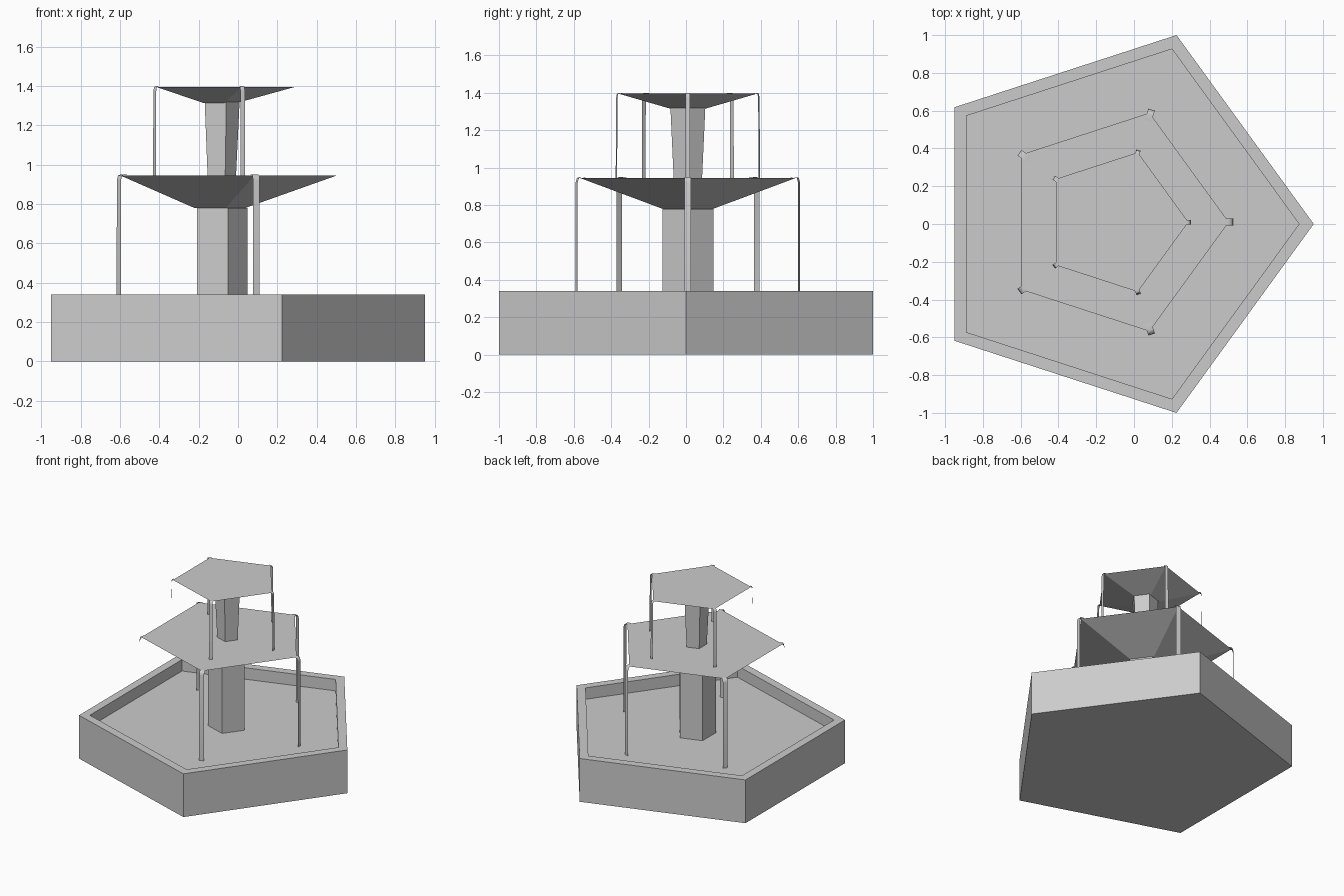
import bpy, bmesh
from math import cos, sin, pi

if "Cube" in bpy.data.objects:
    bpy.data.objects.remove(bpy.data.objects["Cube"])

SIDES = 5

# Single stone grey used on every part
grey = bpy.data.materials.new("stone_grey")
grey.use_nodes = True
colour = (0.6, 0.6, 0.6, 1)
grey.diffuse_color = colour
grey.node_tree.nodes["Principled BSDF"].inputs["Base Color"].default_value = colour


def finish(bm, name, centre):
    mesh = bpy.data.meshes.new(name)
    bm.to_mesh(mesh)
    bm.free()
    mesh.materials.append(grey)
    obj = bpy.data.objects.new(name, mesh)
    obj.location = (centre[0], centre[1], 0)
    bpy.context.collection.objects.link(obj)
    return obj


def pentagon_solid(name, centre, profile):
    """Stack pentagon rings of (radius, height), closed at both ends."""
    bm = bmesh.new()
    rings = []
    for r, z in profile:
        rings.append([bm.verts.new((r * cos(2 * pi * i / SIDES), r * sin(2 * pi * i / SIDES), z))
                      for i in range(SIDES)])
    for low, high in zip(rings, rings[1:]):
        for i in range(SIDES):
            j = (i + 1) % SIDES
            bm.faces.new((low[i], low[j], high[j], high[i]))
    bm.faces.new(rings[0][::-1])
    bm.faces.new(rings[-1])
    bmesh.ops.recalc_face_normals(bm, faces=bm.faces)
    return finish(bm, name, centre)


def water_streams(name, centre, width, path):
    """Thin sheets that spill over each corner, following (radius, height)."""
    for k in range(SIDES):
        a = 2 * pi * k / SIDES
        bm = bmesh.new()
        pairs = []
        for r, z in path:
            pairs.append([bm.verts.new((r * cos(a) - s * sin(a), r * sin(a) + s * cos(a), z))
                          for s in (-width / 2, width / 2)])
        for (a0, a1), (b0, b1) in zip(pairs, pairs[1:]):
            bm.faces.new((a0, b0, b1, a1)).smooth = True
        finish(bm, f"{name}_{k + 1}", centre)


# Basin with a raised rim and a sunken floor
FLOOR, LOWER, UPPER = 0.25, 0.945, 1.395
pentagon_solid("basin", (-0.10, 0), [(1.0515, 0), (1.0515, 0.34), (0.974, 0.34), (0.974, FLOOR)])

# Lower tier
axis = (-0.10, 0.01)
pentagon_solid("lower_column", (-0.094, 0.01), [(0.143, FLOOR), (0.143, 0.78)])
pentagon_solid("lower_bowl", (-0.106, 0.01), [(0.143, 0.78), (0.608, LOWER)])

# Upper tier
pentagon_solid("upper_column", (-0.09, 0.01), [(0.08, LOWER), (0.098, 1.32)])
pentagon_solid("upper_bowl", axis, [(0.098, 1.315), (0.388, UPPER)])

# Water spilling from the corners of each bowl
water_streams("lower_stream", axis, 0.036,
              [(0.565, LOWER + 0.002), (0.6, LOWER + 0.005), (0.618, LOWER),
               (0.625, LOWER - 0.025), (0.626, FLOOR)])
water_streams("upper_stream", axis, 0.024,
              [(0.366, UPPER + 0.002), (0.386, UPPER + 0.004), (0.395, UPPER),
               (0.399, UPPER - 0.02), (0.402, LOWER)])
